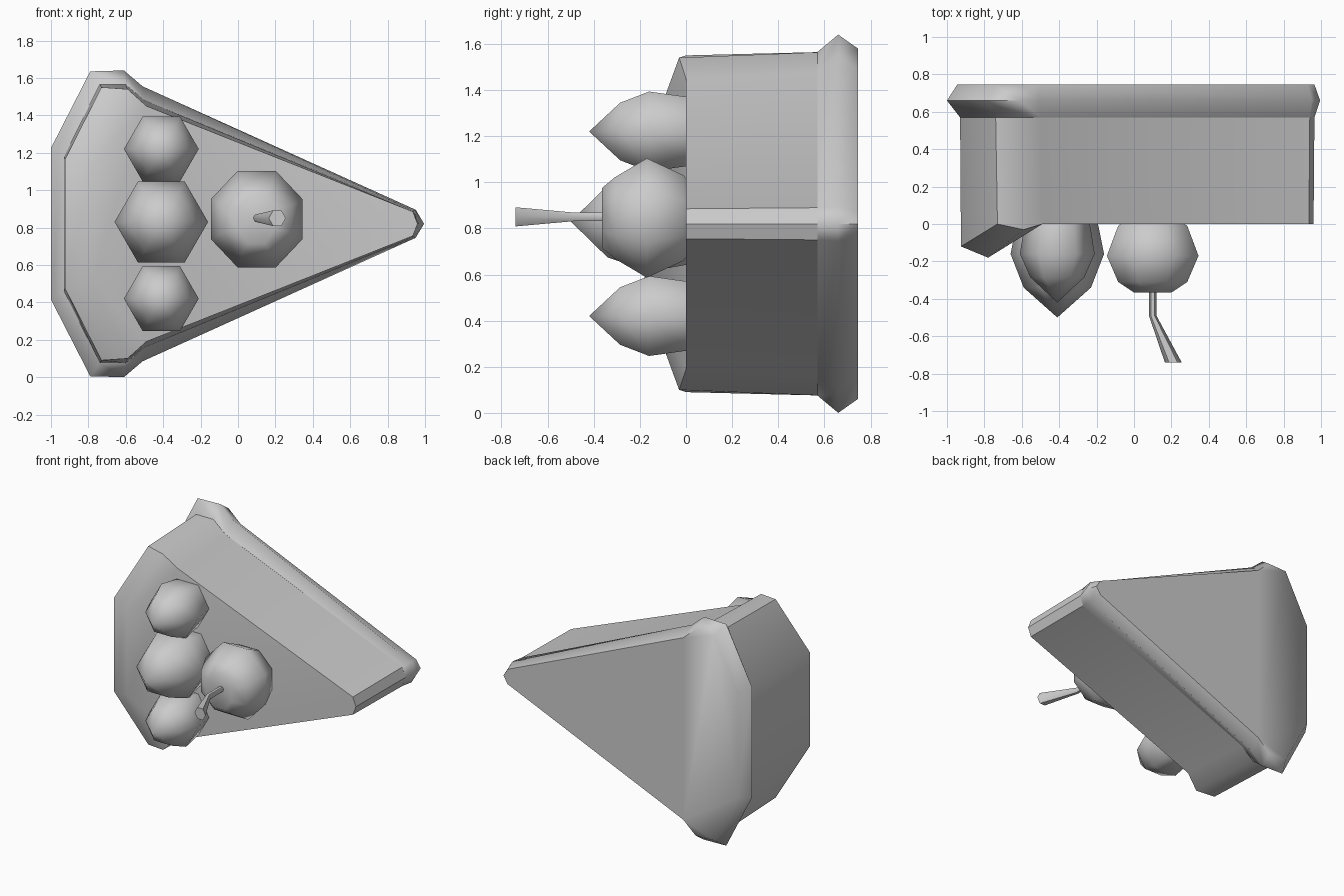
import bpy, bmesh
from math import sin, cos, tau, radians

if "Cube" in bpy.data.objects:
    bpy.data.objects.remove(bpy.data.objects["Cube"])

ZC = 0.82  # height of the mirror plane


def finish(name, bm, angle=40):
    bmesh.ops.recalc_face_normals(bm, faces=bm.faces)
    me = bpy.data.meshes.new(name)
    bm.to_mesh(me)
    bm.free()
    ob = bpy.data.objects.new(name, me)
    bpy.context.collection.objects.link(ob)
    bpy.ops.object.select_all(action='DESELECT')
    ob.select_set(True)
    bpy.context.view_layer.objects.active = ob
    bpy.ops.object.shade_smooth_by_angle(angle=radians(angle))
    return ob


def bridge(bm, a, b):
    n = len(a)
    for i in range(n):
        bm.faces.new((a[i], a[(i + 1) % n], b[(i + 1) % n], b[i]))


def wedge_ring(bm, half, ys):
    # half outline from the tip round to the back corner, mirrored in z
    pts = [(x, y, ZC + d) for (x, d), y in zip(half, ys)]
    pts += [(x, y, ZC - d) for (x, d), y in list(zip(half, ys))[:0:-1]]
    return [bm.verts.new(p) for p in pts]


def turned(name, cx, cz, rings, sides, phase=0.0, tip=None, angle=60):
    # rings along y: (y, x radius, z radius, x offset)
    bm = bmesh.new()
    loops = []
    for y, rx, rz, ox in rings:
        loops.append([bm.verts.new((cx + ox + rx * cos(tau * (i + phase) / sides), y,
                                    cz + rz * sin(tau * (i + phase) / sides)))
                      for i in range(sides)])
    for a, b in zip(loops, loops[1:]):
        bridge(bm, a, b)
    bm.faces.new(loops[0])
    if tip is None:
        bm.faces.new(loops[-1])
    else:
        t = bm.verts.new((cx, tip, cz))
        for i in range(sides):
            bm.faces.new((loops[-1][i], loops[-1][(i + 1) % sides], t))
    return finish(name, bm, angle)


# Cake slice body with the raised cream ridge at its wide end
top = [(0.96, 0), (0.935, 0.065), (-0.49, 0.63), (-0.59, 0.72), (-0.73, 0.73), (-0.925, 0.345)]
foot = [(0.965, 0), (0.94, 0.07), (-0.50, 0.66), (-0.60, 0.745), (-0.74, 0.745), (-0.93, 0.36)]
bm = bmesh.new()
f = wedge_ring(bm, top, [0, 0, 0, -0.03, 0, -0.12])
bridge(bm, f, wedge_ring(bm, foot, [0.6] * 6))
r1 = bm.verts.new((-0.78, -0.18, ZC + 0.31))
r2 = bm.verts.new((-0.78, -0.18, ZC - 0.31))
bm.faces.new((f[0], f[1], f[2], f[9], f[10]))
bm.faces.new((f[2], r1, r2, f[9]))
bm.faces.new((r1, f[5], f[6], r2))
for r, c in ((r1, (2, 3, 4, 5)), (r2, (9, 8, 7, 6))):
    for i, j in zip(c, c[1:]):
        bm.faces.new((r, f[i], f[j]))
finish("cake_slice", bm)

# Crust: bevelled slab behind the slice
rim = [(0.995, 0), (0.95, 0.075), (-0.51, 0.735), (-0.61, 0.82), (-0.79, 0.815), (-1.0, 0.405)]
back = [(0.965, 0), (0.93, 0.055), (-0.50, 0.67), (-0.60, 0.76), (-0.75, 0.755), (-0.945, 0.385)]
bm = bmesh.new()
loops = [wedge_ring(bm, h, [y] * 6) for h, y in ((foot, 0.57), (rim, 0.66), (back, 0.745))]
bridge(bm, loops[0], loops[1])
bridge(bm, loops[1], loops[2])
bm.faces.new(loops[0])
bm.faces.new(loops[2])
finish("crust", bm, 60)

# Row of three strawberries
for name, z, r, tip in (("strawberry_top", 1.22, 0.2, -0.42),
                        ("strawberry_middle", 0.83, 0.25, -0.5),
                        ("strawberry_bottom", 0.42, 0.2, -0.42)):
    turned(name, -0.41, z, [(0.04, r * 0.8, r * 0.8, 0), (0.0, r * 0.87, r * 0.87, 0),
                            (-0.16, r, r, 0), (tip * 0.68, r * 0.72, r * 0.72, 0)], 6, tip=tip)

# Cherry with a dimpled top
turned("cherry", 0.10, 0.845, [(0.03, 0.14, 0.14, 0), (-0.01, 0.2, 0.2, 0), (-0.17, 0.265, 0.28, 0),
                               (-0.31, 0.2, 0.19, 0), (-0.365, 0.11, 0.14, 0)],
       8, phase=0.5, tip=-0.33)

# Bent stem flaring at its end
turned("cherry_stem", 0.10, 0.85, [(-0.32, 0.02, 0.02, 0), (-0.49, 0.02, 0.022, 0),
                                   (-0.74, 0.045, 0.048, 0.11)], 6)
